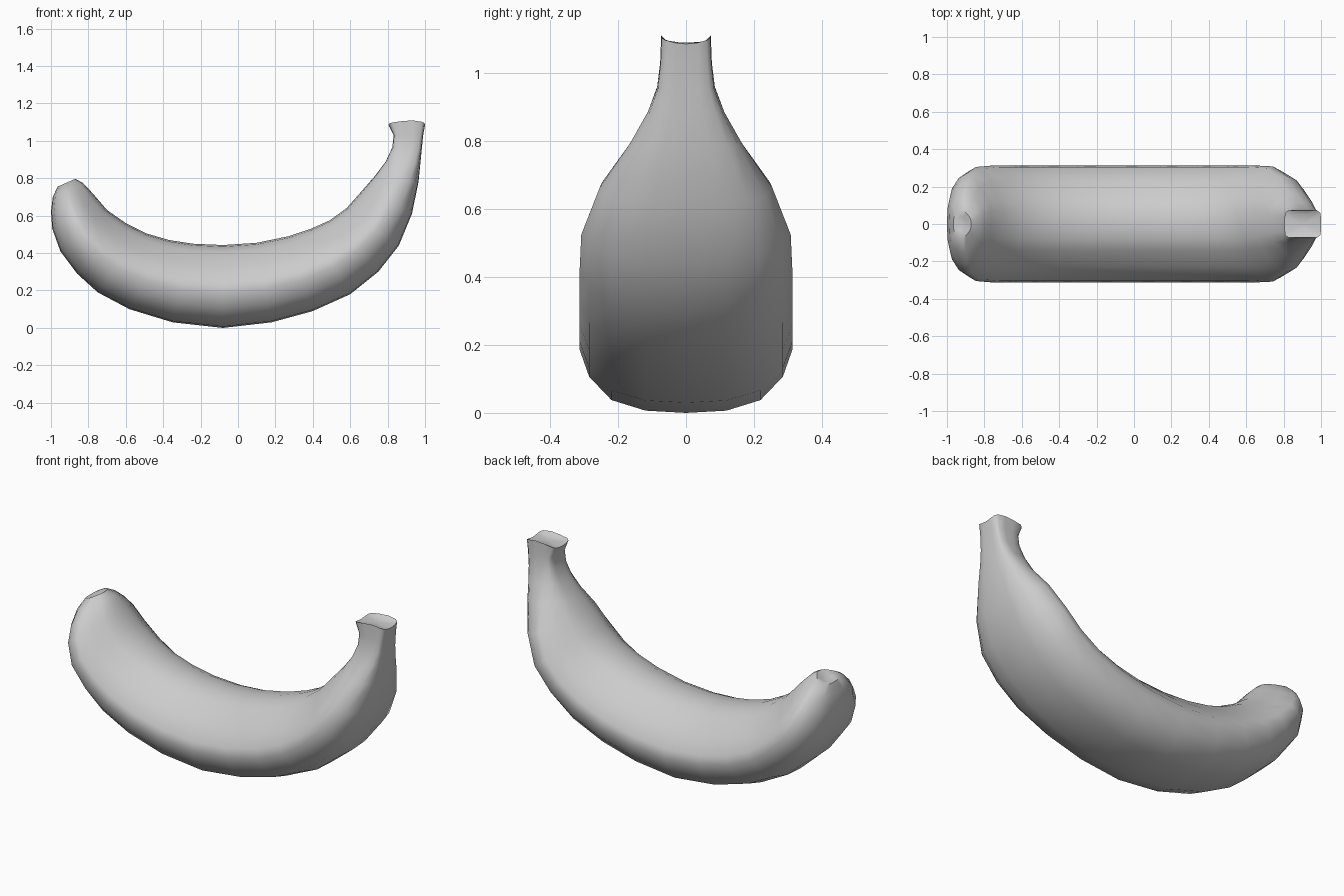
import bpy, bmesh, math
from mathutils import Vector

if "Cube" in bpy.data.objects:
    bpy.data.objects.remove(bpy.data.objects["Cube"])

# Half cross-sections: (side fraction, fraction from outer to inner curve)
BODY = [(0, 0), (.38, .015), (.70, .085), (.91, .24), (1, .42),
        (.97, .54), (.73, .73), (.45, .91), (.25, .98), (0, 1)]
STEM = [(0, 0), (.45, 0), (.82, .02), (.98, .1), (1, .35),
        (1, .65), (.98, .9), (.82, .98), (.45, 1), (0, 1)]

# Stations: outer x, z, inner x, z, half width, stem blend
STATIONS = [
    (-.965, .755, -.87, .797, .08, 0),
    (-.99, .70, -.83, .775, .15, 0),
    (-1.0, .62, -.80, .745, .215, 0),
    (-.993, .53, -.76, .70, .27, 0),
    (-.95, .41, -.70, .63, .305, 0),
    (-.86, .29, -.60, .56, .313, 0),
    (-.75, .19, -.49, .505, .313, 0),
    (-.58, .10, -.37, .47, .313, 0),
    (-.35, .03, -.24, .45, .313, 0),
    (-.08, .00, -.08, .443, .313, 0),
    (.18, .03, .10, .455, .313, 0),
    (.40, .09, .27, .49, .313, 0),
    (.60, .18, .39, .53, .313, 0),
    (.75, .30, .49, .575, .313, 0),
    (.86, .44, .58, .64, .308, 0),
    (.93, .61, .66, .73, .255, .1),
    (.965, .78, .73, .81, .165, .3),
    (.975, .88, .79, .89, .113, .6),
    (.982, .95, .825, .965, .085, .9),
    (.99, 1.03, .832, 1.03, .076, 1),
    (1.0, 1.085, .805, 1.085, .073, 1),
]


def ring_points(ox, oz, ix, iz, w, blend):
    half = []
    for (u0, v0), (u1, v1) in zip(BODY, STEM):
        u, v = u0 + (u1 - u0) * blend, v0 + (v1 - v0) * blend
        half.append(Vector((ox + (ix - ox) * v, u * w, oz + (iz - oz) * v)))
    return half + [Vector((p.x, -p.y, p.z)) for p in half[-2:0:-1]]


rings = [ring_points(*s) for s in STATIONS]

# Stem rim rises toward its corners, then drops to a sunken cut face
end = rings[-1]
cut = []
for p in end:
    q = Vector((.90 + (p.x - .90) * .78, p.y * .72, 1.09))
    cut.append(q)
    p.z += .026 * (abs(p.y) / .073) ** 2 * (1 - .5 * abs(p.x - .92) / .1)
rings.append(cut)

# Puckered blossom tip
tip_centre = Vector((-.918, 0, .76))
tip = [tip_centre + (p - tip_centre) * .5 for p in rings[0]]
rings.insert(0, tip)

bm = bmesh.new()
loops = [[bm.verts.new(p) for p in r] for r in rings]
n = len(loops[0])
for a, b in zip(loops, loops[1:]):
    for i in range(n):
        j = (i + 1) % n
        bm.faces.new((a[i], a[j], b[j], b[i]))

# Fan caps at both ends
for loop, co in ((loops[0], tip_centre), (loops[-1], Vector((.90, 0, 1.09)))):
    c = bm.verts.new(co)
    for i in range(n):
        bm.faces.new((loop[i], loop[(i + 1) % n], c))
bmesh.ops.recalc_face_normals(bm, faces=bm.faces)

mesh = bpy.data.meshes.new("banana")
bm.to_mesh(mesh)
bm.free()
banana = bpy.data.objects.new("banana", mesh)
bpy.context.collection.objects.link(banana)
bpy.context.view_layer.objects.active = banana
banana.select_set(True)
bpy.ops.object.shade_smooth_by_angle(angle=math.radians(50))
